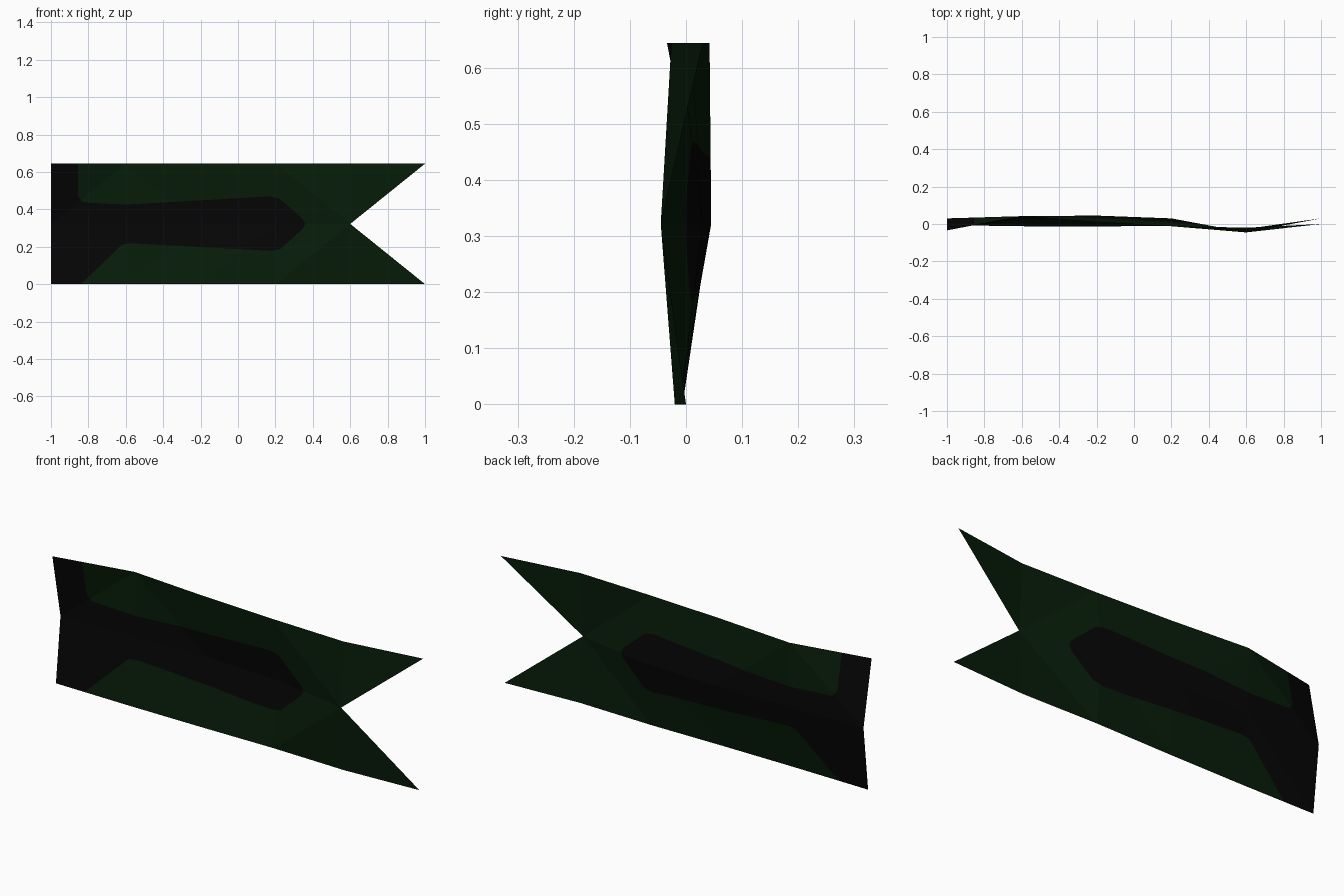
import bpy
import bmesh
from mathutils import Vector

cube = bpy.data.objects.get("Cube")
if cube:
    bpy.data.objects.remove(cube, do_unlink=True)


def material(name, colour):
    mat = bpy.data.materials.new(name)
    mat.use_nodes = True
    mat.diffuse_color = (*colour, 1)
    bsdf = mat.node_tree.nodes["Principled BSDF"]
    bsdf.inputs["Base Color"].default_value = (*colour, 1)
    bsdf.inputs["Roughness"].default_value = 0.9
    return mat


def inside(x, z, outline):
    """Even-odd test of a point against a closed outline."""
    hit = False
    for (ax, az), (bx, bz) in zip(outline, outline[1:] + outline[:1]):
        if (az > z) != (bz > z) and x < ax + (z - az) * (bx - ax) / (bz - az):
            hit = not hit
    return hit


# Wave of the cloth: depth of the bottom, middle and top rows at each column
HEIGHT = 0.644
columns = [-1.0, -0.6, -0.2, 0.2, 0.6, 1.0]
wave = {
    0.0: [-0.006, -0.012, -0.013, -0.01, -0.02, 0.0],
    HEIGHT / 2: [0.03, 0.042, 0.045, 0.03, -0.045],
    HEIGHT: [-0.034, 0.042, 0.01, -0.012, -0.026, 0.03],
}

bm = bmesh.new()
bottom, middle, top = [
    [bm.verts.new((x, y, z)) for x, y in zip(columns, depths)]
    for z, depths in wave.items()
]

# Cloth panels, each split along its fold
rising_top = (True, False, False, False)
for i in range(4):
    a, b, c, d = bottom[i], bottom[i + 1], middle[i + 1], middle[i]
    bm.faces.new((a, b, c))
    bm.faces.new((a, c, d))
    a, b, c, d = middle[i], middle[i + 1], top[i + 1], top[i]
    if rising_top[i]:
        bm.faces.new((a, b, c))
        bm.faces.new((a, c, d))
    else:
        bm.faces.new((a, b, d))
        bm.faces.new((b, c, d))

# Swallow tail
bm.faces.new((bottom[4], bottom[5], middle[4]))
bm.faces.new((middle[4], top[5], top[4]))

# Black hoist band and pointed centre stripe, cut into the cloth
stripe = [
    (-0.855, 0.7), (-0.855, 0.47), (-0.83, 0.437), (-0.6, 0.425),
    (0.17, 0.469), (0.22, 0.458), (0.345, 0.35), (0.36, 0.322),
    (0.345, 0.295), (0.23, 0.19), (0.18, 0.178), (-0.57, 0.218),
    (-0.62, 0.212), (-0.85, -0.01), (-1.1, -0.01), (-1.1, 0.7),
]
for (ax, az), (bx, bz) in zip(stripe[:-3], stripe[1:-2]):
    low, high = min(ax, bx) - 0.01, max(ax, bx) + 0.01
    faces = [f for f in bm.faces
             if min(v.co.x for v in f.verts) < high
             and max(v.co.x for v in f.verts) > low]
    edges = {e for f in faces for e in f.edges}
    verts = {v for f in faces for v in f.verts}
    bmesh.ops.bisect_plane(
        bm, geom=list(verts) + list(edges) + faces, dist=1e-5,
        plane_co=Vector((ax, 0, az)),
        plane_no=Vector((bz - az, 0, ax - bx)).normalized())

for face in bm.faces:
    centre = face.calc_center_median()
    face.material_index = int(inside(centre.x, centre.z, stripe))
    face.smooth = False

mesh = bpy.data.meshes.new("banner_cloth")
bm.to_mesh(mesh)
bm.free()
mesh.materials.append(material("dark green", (0.002, 0.0115, 0.0025)))
mesh.materials.append(material("near black", (0.0018, 0.0016, 0.0019)))
banner = bpy.data.objects.new("banner_cloth", mesh)
bpy.context.collection.objects.link(banner)
